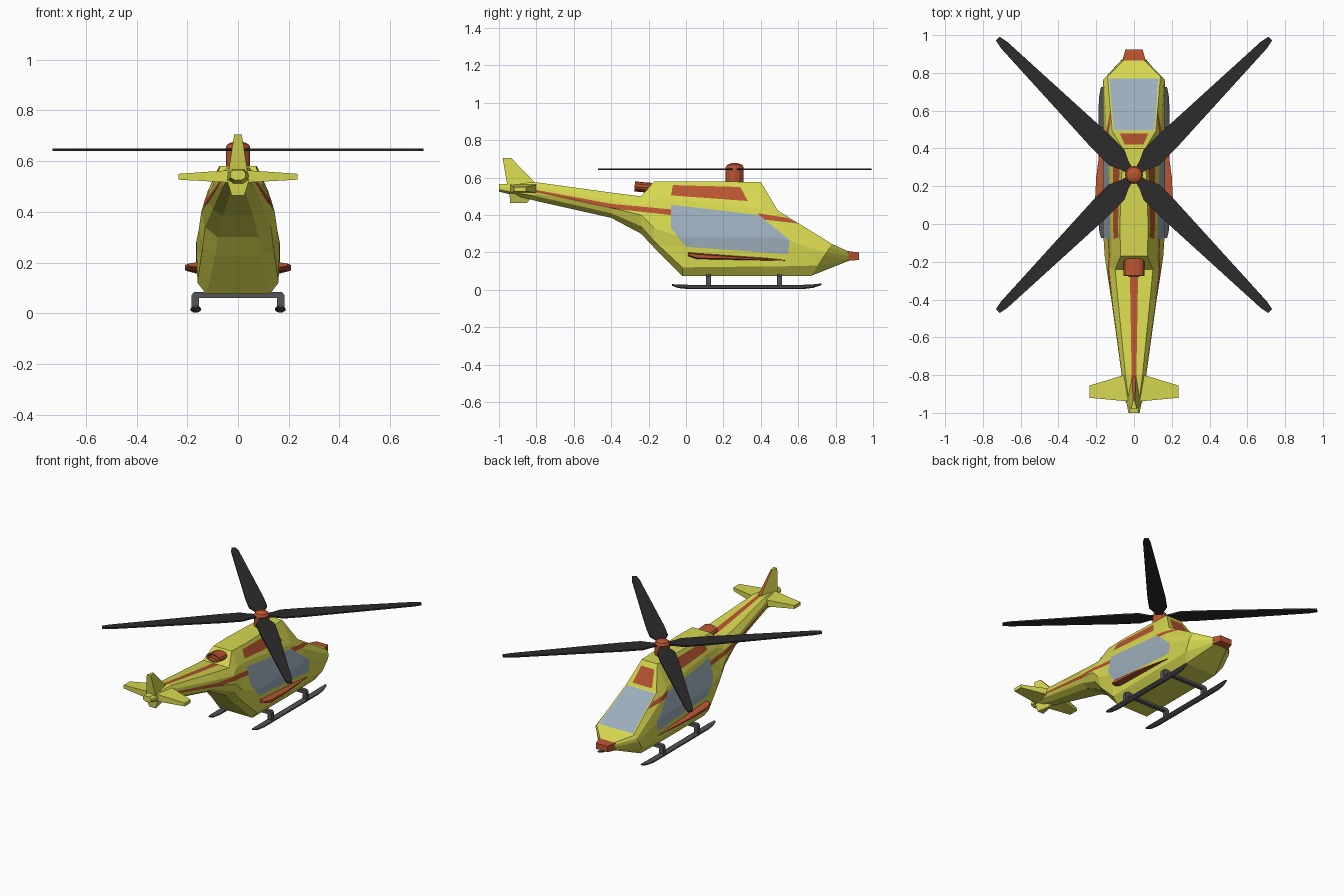
import bpy, bmesh, math
from mathutils import Vector, Matrix

if "Cube" in bpy.data.objects:
    bpy.data.objects.remove(bpy.data.objects["Cube"])


def material(name, rgb):
    mat = bpy.data.materials.new(name)
    mat.use_nodes = True
    mat.diffuse_color = (*rgb, 1)
    mat.node_tree.nodes["Principled BSDF"].inputs["Base Color"].default_value = (*rgb, 1)
    return mat


yellow = material("yellow paint", (0.68, 0.69, 0.08))
red = material("rust red paint", (0.48, 0.09, 0.03))
glass = material("pale blue glass", (0.33, 0.42, 0.50))
black = material("rotor black", (0.025, 0.025, 0.025))
grey = material("skid grey", (0.09, 0.09, 0.10))


def finish(name, bm, *mats):
    bmesh.ops.recalc_face_normals(bm, faces=bm.faces[:])
    mesh = bpy.data.meshes.new(name)
    bm.to_mesh(mesh)
    bm.free()
    for mat in mats:
        mesh.materials.append(mat)
    obj = bpy.data.objects.new(name, mesh)
    bpy.context.collection.objects.link(obj)
    return obj


def loft(rings):
    """Skin a list of equal-length rings of points and cap both ends."""
    bm = bmesh.new()
    loops = [[bm.verts.new(p) for p in ring] for ring in rings]
    for a, b in zip(loops, loops[1:]):
        for i in range(len(a)):
            j = (i + 1) % len(a)
            bm.faces.new((a[i], a[j], b[j], b[i]))
    bm.faces.new(loops[0])
    bm.faces.new(loops[-1])
    bmesh.ops.recalc_face_normals(bm, faces=bm.faces[:])
    return bm


def paint(bm, axis, outline, index):
    """Cut a convex outline into the faces turned towards an axis and colour it."""
    u, v = [(1, 2), (0, 2), (0, 1)][axis]
    if axis == 0:
        inside = [f for f in bm.faces if abs(f.normal.x) > 0.35]
    else:
        inside = [f for f in bm.faces if f.normal.z > 0.3 and abs(f.normal.x) < 0.3]
    centre = sum((Vector(p) for p in outline), Vector((0, 0))) / len(outline)
    for p, q in zip(outline, outline[1:] + outline[:1]):
        co, no = Vector(), Vector()
        co[u], co[v] = p
        no[u], no[v] = q[1] - p[1], p[0] - q[0]
        mid = Vector()
        mid[u], mid[v] = centre
        if no.dot(mid - co) > 0:
            no.negate()
        geom = set(inside)
        for f in inside:
            geom.update(f.edges, f.verts)
        cut = bmesh.ops.bisect_plane(bm, geom=list(geom), dist=1e-5, plane_co=co, plane_no=no)
        faces = set(inside) | {g for g in cut["geom"] if isinstance(g, bmesh.types.BMFace)}
        inside = [f for f in faces if f.is_valid and no.dot(f.calc_center_median() - co) < 0]
    for f in inside:
        f.material_index = index


def box_ring(y, x, low, high):
    return [(-x, y, low), (x, y, low), (x, y, high), (-x, y, high)]


# Fuselage: y, forward lean, then half section from keel to roof
stations = [
    (-1.0, 0, [(.012, .525), (.03, .535), (.03, .547), (.03, .553), (.02, .565)]),
    (-.8, 0, [(.03, .475), (.06, .50), (.065, .53), (.06, .555), (.045, .575)]),
    (-.4, 0, [(.06, .385), (.10, .41), (.12, .44), (.115, .48), (.085, .52)]),
    (-.24, 0, [(.08, .30), (.13, .34), (.145, .40), (.13, .45), (.10, .50)]),
    (-.17, 0, [(.09, .225), (.14, .26), (.155, .33), (.115, .49), (.07, .58)]),
    (-.02, 0, [(.125, .075), (.16, .12), (.165, .28), (.12, .48), (.075, .58)]),
    (.40, 0, [(.125, .075), (.16, .125), (.165, .28), (.13, .43), (.06, .577)]),
    (.49, 0, [(.125, .075), (.16, .125), (.165, .28), (.145, .37), (.115, .425)]),
    (.67, .65, [(.12, .075), (.155, .13), (.165, .20), (.16, .225), (.14, .245)]),
    (.87, 0, [(.05, .155), (.06, .165), (.065, .18), (.06, .195), (.05, .205)]),
]
rings = []
for y, lean, half in stations:
    side = [(x, y + lean * (z - half[0][1]), z) for x, z in half]
    rings.append(side + [(-x, yy, z) for x, yy, z in reversed(side)])
hull = loft(rings)

# Painted side stripes, upper side panels and side windows
paint(hull, 0, [(-.86, .545), (-.86, .535), (-.4, .435), (-.4, .46)], 1)
paint(hull, 0, [(-.4, .46), (-.4, .435), (-.08, .40), (-.08, .43)], 1)
paint(hull, 0, [(.38, .41), (.54, .385), (.60, .355), (.42, .375)], 1)
paint(hull, 0, [(-.07, .56), (.29, .55), (.33, .475), (-.08, .505)], 1)
paint(hull, 0, [(-.08, .455), (.39, .40), (.555, .265), (.545, .19), (0, .23), (-.08, .33)], 2)
# Windscreen, roof panel and spine stripe
paint(hull, 2, [(-.13, .77), (.13, .77), (.108, .495), (-.108, .495)], 2)
paint(hull, 2, [(-.05, .42), (.05, .42), (.075, .48), (-.075, .48)], 1)
paint(hull, 2, [(-.022, -.245), (.022, -.245), (.01, -.95), (-.01, -.95)], 1)
finish("fuselage", hull, yellow, red, glass)

# Nose cap
finish("nose_cap", loft([box_ring(.865, .062, .155, .207), box_ring(.925, .045, .16, .2)]), red)

# Tail fin, with a red leading edge, and ventral fin
def fin(name, base, tip, base_x, tip_x):
    def ring(ends, x, z):
        (back, front) = ends
        return [(-x, back, z), (x, back, z), (x * .3, front, z), (-x * .3, front, z)]
    (b_ends, b_z), (t_ends, t_z) = base, tip
    return loft([ring(b_ends, base_x, b_z), ring(t_ends, tip_x, t_z)])


bm = fin("tail_fin", ((-.955, -.79), .555), ((-.98, -.935), .705), .038, .015)
for f in bm.faces:
    if f.normal.y > .5 and abs(f.normal.x) < .1:
        f.material_index = 1
finish("tail_fin", bm, yellow, red)
finish("ventral_fin", fin("", ((-.945, -.80), .53), ((-.94, -.85), .465), .045, .025), yellow)

# Horizontal stabilisers, side pods and skids
for side, label in ((1, "left"), (-1, "right")):
    def wing_ring(x, front, back, low, high):
        return [(side * x, front, low), (side * x, front, high),
                (side * x, back, high), (side * x, back, low)]
    finish(label + "_stabiliser", loft([wing_ring(.02, -.79, -.94, .515, .565),
           wing_ring(.235, -.855, -.92, .527, .55)]), yellow)

    def pod_ring(y, x, low, high):
        return [(side * .14, y, low), (side * x, y, low + .008),
                (side * x, y, high - .008), (side * .14, y, high)]
    finish(label + "_pod", loft([pod_ring(.01, .195, .178, .204), pod_ring(.06, .21, .162, .198),
           pod_ring(.25, .20, .158, .185), pod_ring(.53, .163, .148, .166)]), red)

    def skid_ring(y, z, r):
        return [(side * .167 + 1.4 * r * math.cos(a), y, z + .8 * r * math.sin(a))
                for a in (math.tau * (i + .5) / 8 for i in range(8))]
    finish(label + "_skid", loft([skid_ring(-.075, .026, .006), skid_ring(-.04, .019, .013),
           skid_ring(.02, .015, .016), skid_ring(.62, .015, .016),
           skid_ring(.68, .02, .013), skid_ring(.725, .03, .006)]), grey)

# Skid cross bars bent down at both ends
for y, label in ((.12, "rear"), (.5, "front")):
    path = [(.154, .02), (.154, .06), (-.154, .06), (-.154, .02),
            (-.183, .02), (-.183, .072), (-.172, .084), (.172, .084), (.183, .072), (.183, .02)]
    rings = [[(x, y + d, z) for x, z in path] for d in (-.014, .014)]
    finish(label + "_skid_bar", loft(rings), grey)


# Rotor mast with a shallow domed cap, and engine exhaust
def round_ring(r, z, n=12):
    return [(r * math.cos(math.tau * i / n), r * math.sin(math.tau * i / n), z) for i in range(n)]


mast = loft([round_ring(.048, .55), round_ring(.048, .655), round_ring(.04, .668), round_ring(.018, .677)])
bmesh.ops.translate(mast, verts=mast.verts, vec=(0, .26, 0))
finish("rotor_mast", mast, red)

exhaust = loft([round_ring(1, 0), round_ring(1, .09), round_ring(.75, .09), round_ring(.7, .06)])
place = (Matrix.Translation((0, -.185, .545)) @ Matrix.Rotation(math.radians(-5), 4, "X")
         @ Matrix.Diagonal((.055, 1, .027, 1)) @ Matrix.Rotation(math.radians(90), 4, "X"))
bmesh.ops.transform(exhaust, matrix=place, verts=exhaust.verts)
finish("exhaust", exhaust, red)

# Four tapered rotor blades
half_blade = [(.03, .02), (.07, .03), (.13, .058), (.26, .058), (.97, .024), (1.02, .014)]
for k in range(4):
    outline = half_blade + [(x, -w) for x, w in reversed(half_blade)]
    blade = loft([[(x, w, z) for x, w in outline] for z in (-.005, .005)])
    turn = Matrix.Translation((0, .26, .645)) @ Matrix.Rotation(math.radians(45 + 90 * k), 4, "Z")
    bmesh.ops.transform(blade, matrix=turn, verts=blade.verts)
    finish(f"rotor_blade_{k + 1}", blade, black)
